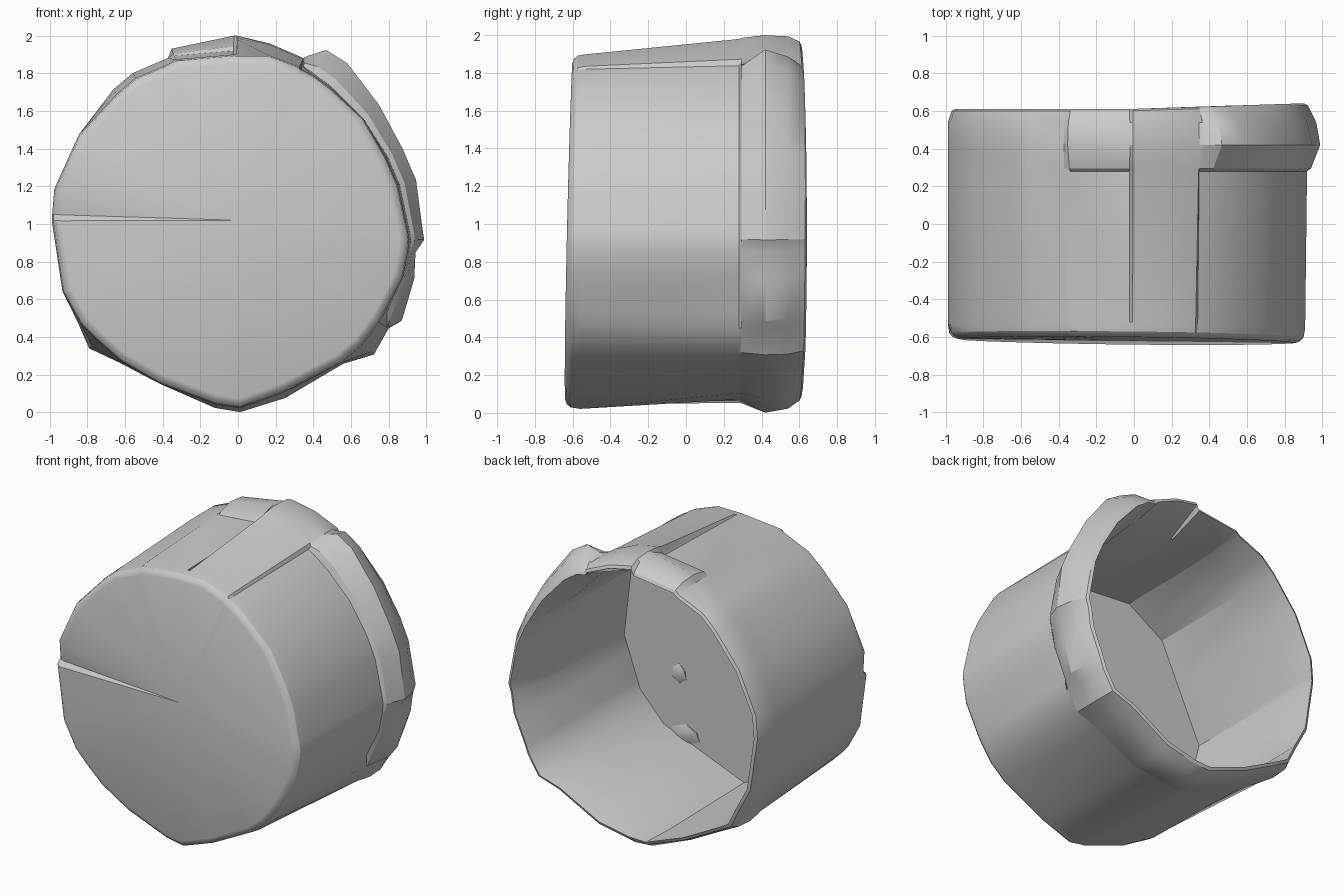
import bpy
import bmesh
from math import sin, cos, radians
from mathutils import Vector

default_cube = bpy.data.objects.get("Cube")
if default_cube:
    bpy.data.objects.remove(default_cube, do_unlink=True)

CENTRE_X, CENTRE_Z = -0.04, 0.97
FLOOR_Y = -0.47
DENT_ANGLE = 175

# Wall ribs: angle in degrees, then radius in percent at shoulder, ledge and collar
RIBS = [
    (0, 94, 95, 102), (15, 92, 93, 102), (25, 91, 92, 101), (40, 92, 92, 103),
    (55, 92, 93, 108), (62, 93, 94, 108), (66, 93, 95, 101), (67, 94, 98, 99),
    (78, 95, 100, 101), (88, 93, 101, 103), (89, 93, 95, 103), (108, 95, 97, 101),
    (110, 94, 97, 97), (122, 95, 98, 98), (130, 94, 96, 97), (148, 95, 95, 95),
    (167, 96, 96, 96), (175, 95, 95, 95), (177, 95, 95, 95), (200, 95, 95, 95),
    (212, 94, 94, 95), (220, 92, 96, 98), (230, 91, 92, 92), (245, 90, 90, 90),
    (265, 93, 92, 95), (273, 95, 90, 97), (288, 91, 91, 94), (310, 92, 92, 93),
    (319, 93, 99, 101), (328, 93, 98, 99), (332, 93, 94, 103), (345, 95, 96, 101),
    (353, 95, 96, 99), (357, 95, 96, 103),
]

# Corners of the flat-sided hollow: angle in degrees and radius in percent
HOLLOW = [
    (25, 87), (66, 89), (110, 92), (130, 91), (177, 89), (212, 89),
    (230, 87), (265, 89), (310, 84), (328, 85), (353, 85),
]


def hollow_radius(degrees):
    """Distance from the centre to the side of the hollow in a given direction."""
    for (a, ra), (b, rb) in zip(HOLLOW, HOLLOW[1:] + HOLLOW[:1]):
        span, turn = (b - a) % 360, (degrees - a) % 360
        if turn < span:
            blend = ra * sin(radians(turn)) + rb * sin(radians(span - turn))
            return ra * rb * sin(radians(span)) / blend / 100


def rib_profile(degrees, shoulder, ledge, collar):
    """Radius and depth pairs running from the front face, over the rim, to the inner floor."""
    angle = radians(degrees)
    swell = collar - ledge
    rim = ledge + 0.35 * swell - 0.02
    inner = hollow_radius(degrees)
    # The collar starts with a step on the right and top, and swells gently elsewhere
    step = 0.3 if degrees < 110 or degrees > 331 else 0.1
    # The front face leans slightly, and the rim reaches further back on the right
    front = -0.62 + 0.02 * sin(angle) - 0.01 * cos(angle)
    back = 0.6 + 0.03 * max(0, cos(angle))
    return [
        (shoulder - 0.05, front),
        (shoulder - 0.025, front + 0.01),
        (shoulder - 0.008, front + 0.03),
        (shoulder, front + 0.08),
        (ledge, 0.28),
        (ledge + step * swell, 0.295),
        (collar, 0.42),
        (ledge + 0.7 * swell, 0.54),
        (rim, back),
        (max(rim - 0.02, inner), back + 0.01),
        (inner + 0.01, 0.35),
        (inner, FLOOR_Y),
    ]


def add_object(name, bm):
    """Turn a bmesh into a smooth object with crisp edges."""
    bmesh.ops.recalc_face_normals(bm, faces=bm.faces)
    mesh = bpy.data.meshes.new(name)
    bm.to_mesh(mesh)
    bm.free()
    obj = bpy.data.objects.new(name, mesh)
    bpy.context.collection.objects.link(obj)
    bpy.ops.object.select_all(action='DESELECT')
    obj.select_set(True)
    bpy.context.view_layer.objects.active = obj
    bpy.ops.object.shade_smooth_by_angle(angle=radians(28))


# Hollow cup: bridge neighbouring ribs all the way round
bm = bmesh.new()
columns = []
for degrees, *percent in RIBS:
    angle = radians(degrees)
    radii = [value / 100 for value in percent]
    column = [
        bm.verts.new((CENTRE_X + r * cos(angle), y, CENTRE_Z + r * sin(angle)))
        for r, y in rib_profile(degrees, *radii)
    ]
    # Dented wedge on the front face
    if degrees == DENT_ANGLE:
        for vert in column[:3]:
            vert.co.y += 0.03
    columns.append(column)

for i, column in enumerate(columns):
    following = columns[(i + 1) % len(columns)]
    for j in range(len(column) - 1):
        bm.faces.new((column[j], column[j + 1], following[j + 1], following[j]))

# Close the front face and the inner floor with fans
for ring, y in ((0, -0.62), (-1, FLOOR_Y)):
    hub = bm.verts.new((-0.01, y, 1.02))
    for i, column in enumerate(columns):
        following = columns[(i + 1) % len(columns)]
        bm.faces.new((hub, column[ring], following[ring]))
add_object("cup_shell", bm)

# Small low nubs on the inner floor
for label, x, z, width in (("upper", 0.38, 0.71, 0.06), ("lower", 0.33, 0.3, 0.12)):
    bm = bmesh.new()
    bmesh.ops.create_icosphere(bm, subdivisions=1, radius=1)
    bmesh.ops.scale(bm, vec=Vector((width, 0.02, 0.07)), verts=bm.verts)
    bmesh.ops.translate(bm, vec=Vector((x, FLOOR_Y, z)), verts=bm.verts)
    add_object("floor_nub_" + label, bm)
